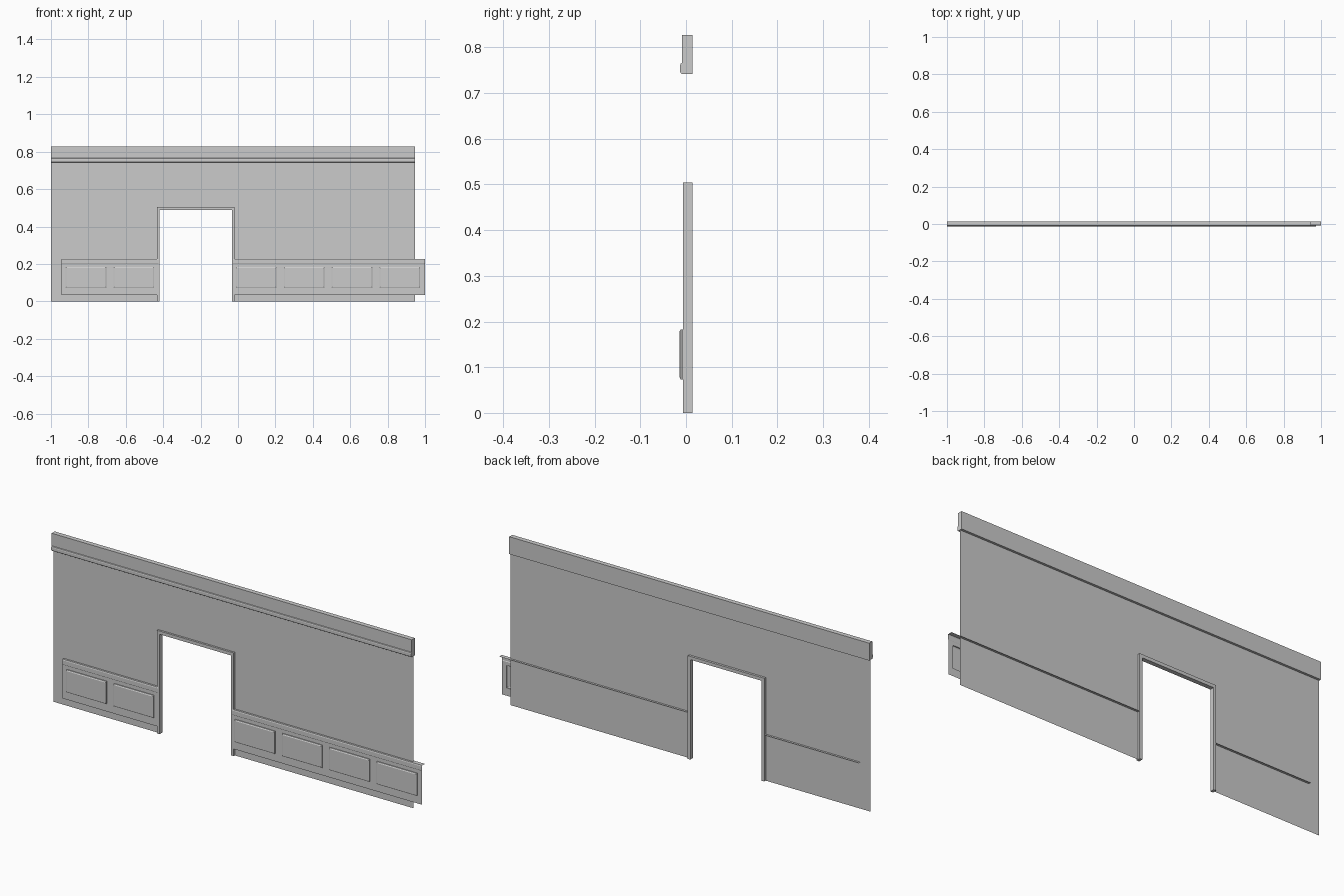
import bpy, bmesh

if "Cube" in bpy.data.objects:
    bpy.data.objects.remove(bpy.data.objects["Cube"])

WALL_Y = 0.003
SHEET_Y = -0.0066
FRONT_Y, BACK_Y = -0.0142, 0.0142
X0, X1 = -1.0, 0.945
TOP = 0.827
DOOR_L, DOOR_R, DOOR_T = -0.433, -0.019, 0.504
TRIM = 0.014


def finish(bm, name):
    bmesh.ops.remove_doubles(bm, verts=bm.verts, dist=1e-6)
    mesh = bpy.data.meshes.new(name)
    bm.to_mesh(mesh)
    bm.free()
    obj = bpy.data.objects.new(name, mesh)
    bpy.context.collection.objects.link(obj)
    return obj


def outline(name, pts, y, depth=0.0):
    """Polygon in the xz plane, optionally thickened along +y."""
    bm = bmesh.new()
    face = bm.faces.new([bm.verts.new((x, y, z)) for x, z in pts])
    if depth:
        ext = bmesh.ops.extrude_face_region(bm, geom=[face], use_keep_orig=True)
        new = [g for g in ext["geom"] if isinstance(g, bmesh.types.BMVert)]
        bmesh.ops.translate(bm, verts=new, vec=(0, depth, 0))
        bmesh.ops.recalc_face_normals(bm, faces=bm.faces)
    return finish(bm, name)


def strip(name, profile, xa, xb, closed=False):
    """Run a (y, z) profile along x; closed profiles get end caps."""
    bm = bmesh.new()
    a = [bm.verts.new((xa, y, z)) for y, z in profile]
    b = [bm.verts.new((xb, y, z)) for y, z in profile]
    n = len(profile)
    for i in range(n if closed else n - 1):
        j = (i + 1) % n
        bm.faces.new((a[i], b[i], b[j], a[j]))
    if closed:
        bm.faces.new(a)
        bm.faces.new(b[::-1])
        bmesh.ops.recalc_face_normals(bm, faces=bm.faces)
    return finish(bm, name)


def wainscot(name, xa, xb, starts):
    """Thin sheet with pressed-out bevelled panels."""
    w, za, zb, inset = 0.217, 0.073, 0.183, 0.005
    xs = sorted([xa, xb] + [v for s in starts for v in (s, s + w)])
    zs = [0.035, za, zb, 0.2]
    bm = bmesh.new()

    def quad(pts):
        bm.faces.new([bm.verts.new(p) for p in pts])

    def rect(l, r, b, t, y):
        return [(l, y, b), (r, y, b), (r, y, t), (l, y, t)]

    for i in range(len(xs) - 1):
        for j in range(3):
            l, r, b, t = xs[i], xs[i + 1], zs[j], zs[j + 1]
            base = rect(l, r, b, t, SHEET_Y)
            if i % 2 == 0 or j != 1:
                quad(base)
                continue
            # straight wall, small bevel, raised field
            loops = [base, rect(l, r, b, t, FRONT_Y + 0.003),
                     rect(l + inset, r - inset, b + inset, t - inset, FRONT_Y)]
            for lo, hi in zip(loops, loops[1:]):
                for k in range(4):
                    m = (k + 1) % 4
                    quad((lo[k], lo[m], hi[m], hi[k]))
            quad(loops[-1])
    return finish(bm, name)


# Wall sheet with doorway
c = TRIM / 2
outline("wall", [(X0, 0), (DOOR_L + c, 0), (DOOR_L + c, DOOR_T - c),
                 (DOOR_R - c, DOOR_T - c), (DOOR_R - c, 0), (X1, 0),
                 (X1, TOP), (X0, TOP)], WALL_Y)

# Door casing
outline("door_frame", [(DOOR_L, 0), (DOOR_L + TRIM, 0),
                       (DOOR_L + TRIM, DOOR_T - 0.016),
                       (DOOR_R - TRIM, DOOR_T - 0.016),
                       (DOOR_R - TRIM, 0), (DOOR_R, 0),
                       (DOOR_R, DOOR_T), (DOOR_L, DOOR_T)],
        SHEET_Y, BACK_Y - SHEET_Y)

# Crown moulding with a bead along its lower front edge
strip("crown_moulding", [(BACK_Y, TOP), (-0.009, TOP), (-0.009, 0.766),
                         (-0.012, 0.764), (-0.0133, 0.759), (-0.0133, 0.748),
                         (-0.012, 0.744), (-0.009, 0.742), (BACK_Y, 0.742)],
      X0, X1, closed=True)

# Wainscot sheets and their chair rails, either side of the door
rail = [(SHEET_Y, 0.2), (-0.0085, 0.203), (-0.0085, 0.222),
        (SHEET_Y, 0.227), (BACK_Y, 0.227)]
step = 0.256
for side, xa, xb, first, count in (("left", -0.943, DOOR_L + c, -0.921, 2),
                                   ("right", DOOR_R - c, 1.0, -0.011, 4)):
    wainscot("wainscot_" + side, xa, xb, [first + step * i for i in range(count)])
    strip("chair_rail_" + side, rail, xa, xb)
